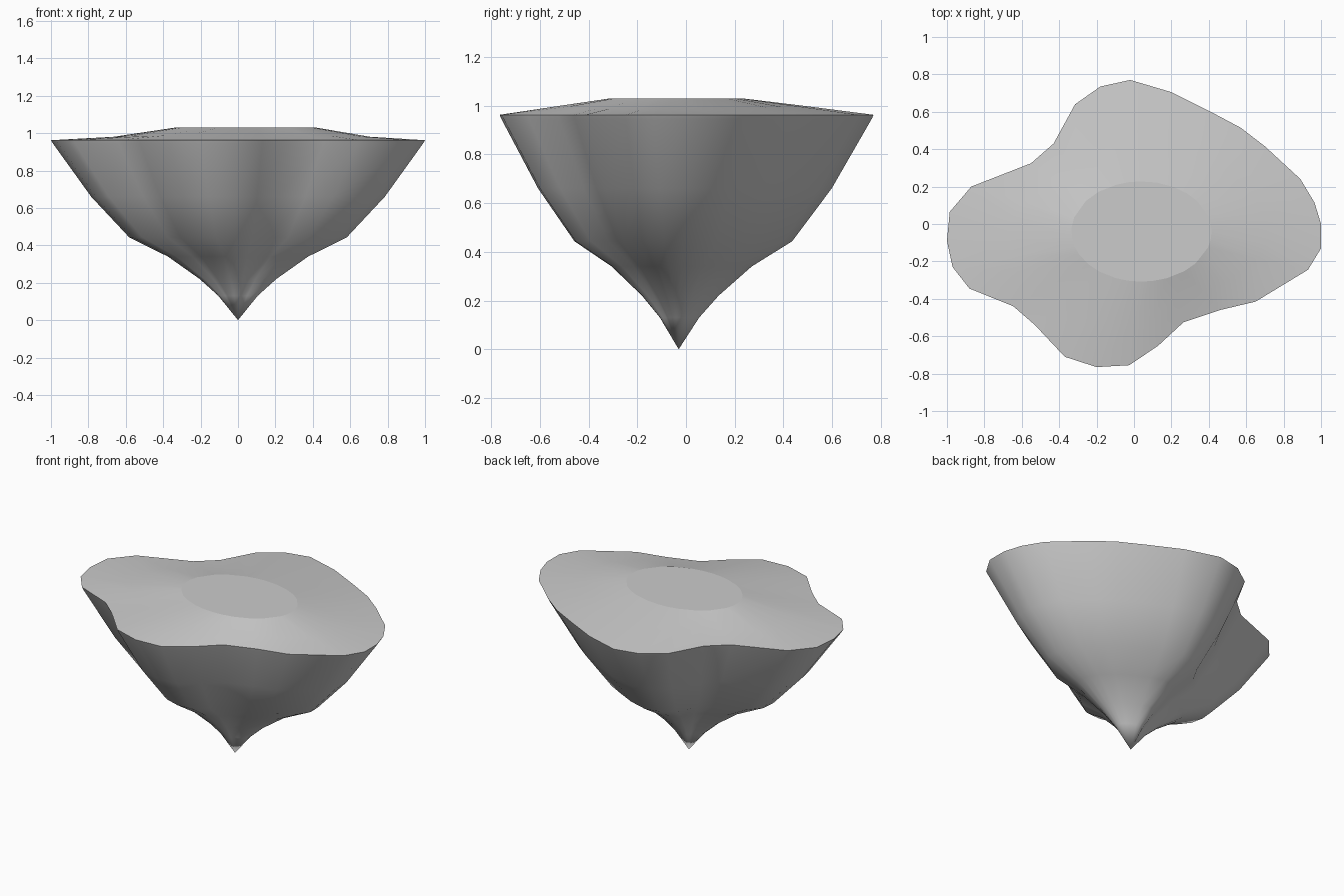
import bpy, bmesh, math

if "Cube" in bpy.data.objects:
    bpy.data.objects.remove(bpy.data.objects["Cube"])

# Island outline at the rim, counter-clockwise seen from above
OUTLINE = [(1.0, 0.0), (0.965, 0.115), (0.89, 0.24), (0.70, 0.415), (0.57, 0.515), (0.41, 0.60),
           (0.20, 0.705), (-0.02, 0.77), (-0.18, 0.735), (-0.315, 0.64), (-0.43, 0.43),
           (-0.55, 0.325), (-0.87, 0.20), (-0.985, 0.065), (-1.0, -0.09), (-0.97, -0.23),
           (-0.88, -0.345), (-0.645, -0.44), (-0.53, -0.54), (-0.37, -0.71), (-0.20, -0.765),
           (-0.025, -0.755), (0.13, -0.65), (0.265, -0.525), (0.46, -0.46), (0.65, -0.415),
           (0.93, -0.245), (1.0, -0.13)]
TIP_Y = -0.03
# Underside profile: (scale of outline, height)
PROFILE = [(0.105, 0.13), (0.205, 0.22), (0.375, 0.34), (0.582, 0.443),
           (0.785, 0.66), (0.99, 0.945), (1.0, 0.962)]

bm = bmesh.new()
n = len(OUTLINE)


def ring(points):
    return [bm.verts.new(p) for p in points]


def bridge(a, b):
    for i in range(n):
        j = (i + 1) % n
        bm.faces.new((a[i], a[j], b[j], b[i]))


# Tapering rock underside
tip = bm.verts.new((0, TIP_Y, 0))
rings = [ring([(x * s, y * s + TIP_Y * (1 - s), z) for x, y in OUTLINE]) for s, z in PROFILE]
for i in range(n):
    bm.faces.new((tip, rings[0][(i + 1) % n], rings[0][i]))
for a, b in zip(rings, rings[1:]):
    bridge(a, b)
rim = rings[-1]

# Gently sloped ground rising to a flat oval plateau
plateau, slope = [], []
for x, y in OUTLINE:
    t = math.atan2(y / 0.77, x)
    px, py = 0.04 + 0.375 * math.cos(t), -0.04 + 0.268 * math.sin(t)
    plateau.append((px, py, 1.03))
    slope.append(((x + px) / 2, (y + py) / 2, 0.98 + 0.017 * math.sin(t) ** 2))
slope, plateau = ring(slope), ring(plateau)
bridge(rim, slope)
bridge(slope, plateau)
bm.faces.new(plateau)

# Crisp edges at the rim and around the plateau
for loop in (rim, plateau):
    for i in range(n):
        bm.edges.get((loop[i], loop[(i + 1) % n])).smooth = False
for f in bm.faces:
    f.smooth = True
bmesh.ops.recalc_face_normals(bm, faces=bm.faces)

mesh = bpy.data.meshes.new("floating_island")
bm.to_mesh(mesh)
bm.free()
island = bpy.data.objects.new("floating_island", mesh)
bpy.context.collection.objects.link(island)
